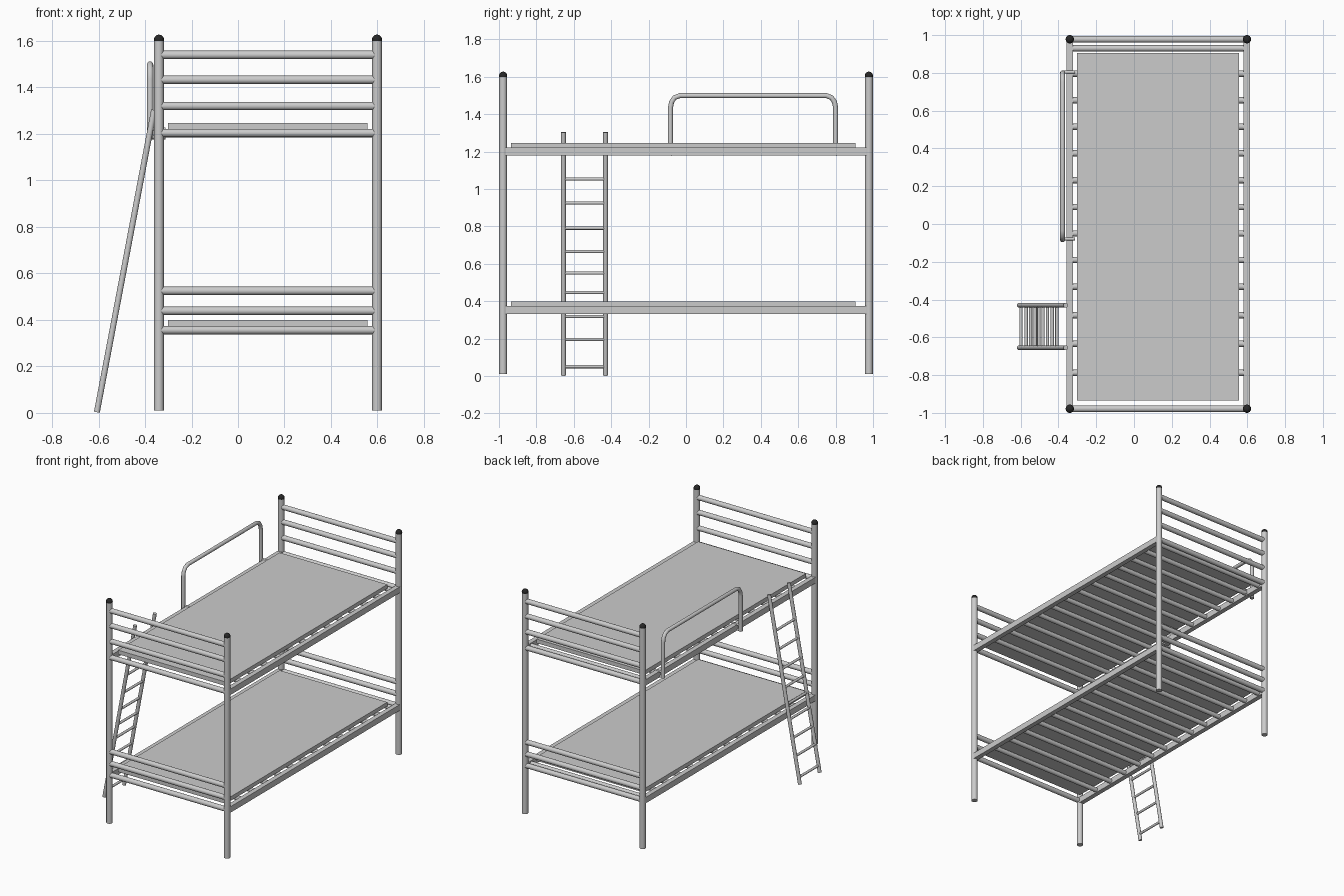
import bpy, math
from mathutils import Vector

if "Cube" in bpy.data.objects:
    bpy.data.objects.remove(bpy.data.objects["Cube"])

LEFT, RIGHT, END = -0.34, 0.598, 0.978


def smooth(o):
    bpy.ops.object.select_all(action='DESELECT')
    o.select_set(True)
    bpy.context.view_layer.objects.active = o
    bpy.ops.object.shade_smooth_by_angle(angle=math.radians(40))


def tube(name, a, b, r, sides=20):
    a, b = Vector(a), Vector(b)
    bpy.ops.mesh.primitive_cylinder_add(vertices=sides, radius=r, depth=(b - a).length,
                                        location=(a + b) / 2)
    o = bpy.context.object
    o.name = name
    o.rotation_euler = (b - a).to_track_quat('Z', 'Y').to_euler()
    smooth(o)
    return o


def box(name, lo, hi):
    lo, hi = Vector(lo), Vector(hi)
    bpy.ops.mesh.primitive_cube_add(size=1, location=(lo + hi) / 2)
    o = bpy.context.object
    o.name = name
    o.scale = hi - lo
    return o


black = bpy.data.materials.new("black_plastic")
black.diffuse_color = (0.02, 0.02, 0.02, 1)
black.use_nodes = True
black.node_tree.nodes["Principled BSDF"].inputs["Base Color"].default_value = black.diffuse_color

# Corner posts with black domed caps
for x in (LEFT, RIGHT):
    for y in (-END, END):
        tube("corner_post", (x, y, 0.011), (x, y, 1.607), 0.021, 24)
        bpy.ops.mesh.primitive_uv_sphere_add(segments=24, ring_count=12, radius=0.022,
                                             location=(x, y, 1.605))
        cap = bpy.context.object
        cap.name = "post_cap"
        cap.data.materials.append(black)
        smooth(cap)

# Horizontal end rails
for y in (-END, END):
    for z in (1.54, 1.433, 1.32, 1.204, 0.525, 0.439, 0.356):
        tube("end_rail", (LEFT, y, z), (RIGHT, y, z), 0.0178)

# Two bunks: side rails, slats and base board
slats = (0.93, 0.796, 0.655, 0.515, 0.374, 0.232, 0.09, -0.05, -0.19,
         -0.332, -0.483, -0.634, -0.788)
for level, z in (("upper", 1.201), ("lower", 0.353)):
    for x in (LEFT, RIGHT):
        box(level + "_side_rail", (x - 0.017, -END, z - 0.0215), (x + 0.017, END, z + 0.0215))
    for y in slats:
        tube(level + "_slat", (LEFT, y, z), (RIGHT, y, z), 0.0165, 16)
    box(level + "_base_board", (-0.302, -0.935, z + 0.0165), (0.557, 0.905, z + 0.0455))

# Guard rail: bent tube with rounded corners
gx, y0, y1, top = -0.378, -0.083, 0.80, 1.499
path = [(y0, 1.178), (y0, 1.435), (y0 + 0.006, 1.465), (y0 + 0.022, 1.488), (y0 + 0.05, top),
        (y1 - 0.05, top), (y1 - 0.022, 1.488), (y1 - 0.006, 1.465), (y1, 1.435), (y1, 1.178)]
curve = bpy.data.curves.new("guard_rail", 'CURVE')
curve.dimensions = '3D'
curve.bevel_depth = 0.0135
curve.bevel_resolution = 4
curve.use_fill_caps = True
spline = curve.splines.new('POLY')
spline.points.add(len(path) - 1)
for p, (y, z) in zip(spline.points, path):
    p.co = (gx, y, z, 1)
guard = bpy.data.objects.new("guard_rail", curve)
bpy.context.collection.objects.link(guard)

# Bolts clamping the guard above and below the side rail
for y in (y0 + 0.004, y1 + 0.004):
    for z in (1.185, 1.22):
        tube("guard_bolt", (gx, y, z), (-0.312, y, z), 0.008, 12)

# Leaning ladder
foot, head = Vector((-0.607, 0, 0.003)), Vector((-0.361, 0, 1.303))
for y in (-0.655, -0.43):
    tube("ladder_rail", (foot.x, y, foot.z), (head.x, y, head.z), 0.0127, 16)
for z in (0.05, 0.195, 0.318, 0.446, 0.55, 0.665, 0.79, 0.925, 1.053):
    x = foot.lerp(head, (z - foot.z) / (head.z - foot.z)).x
    tube("ladder_rung", (x, -0.655, z), (x, -0.43, z), 0.0088, 12)
